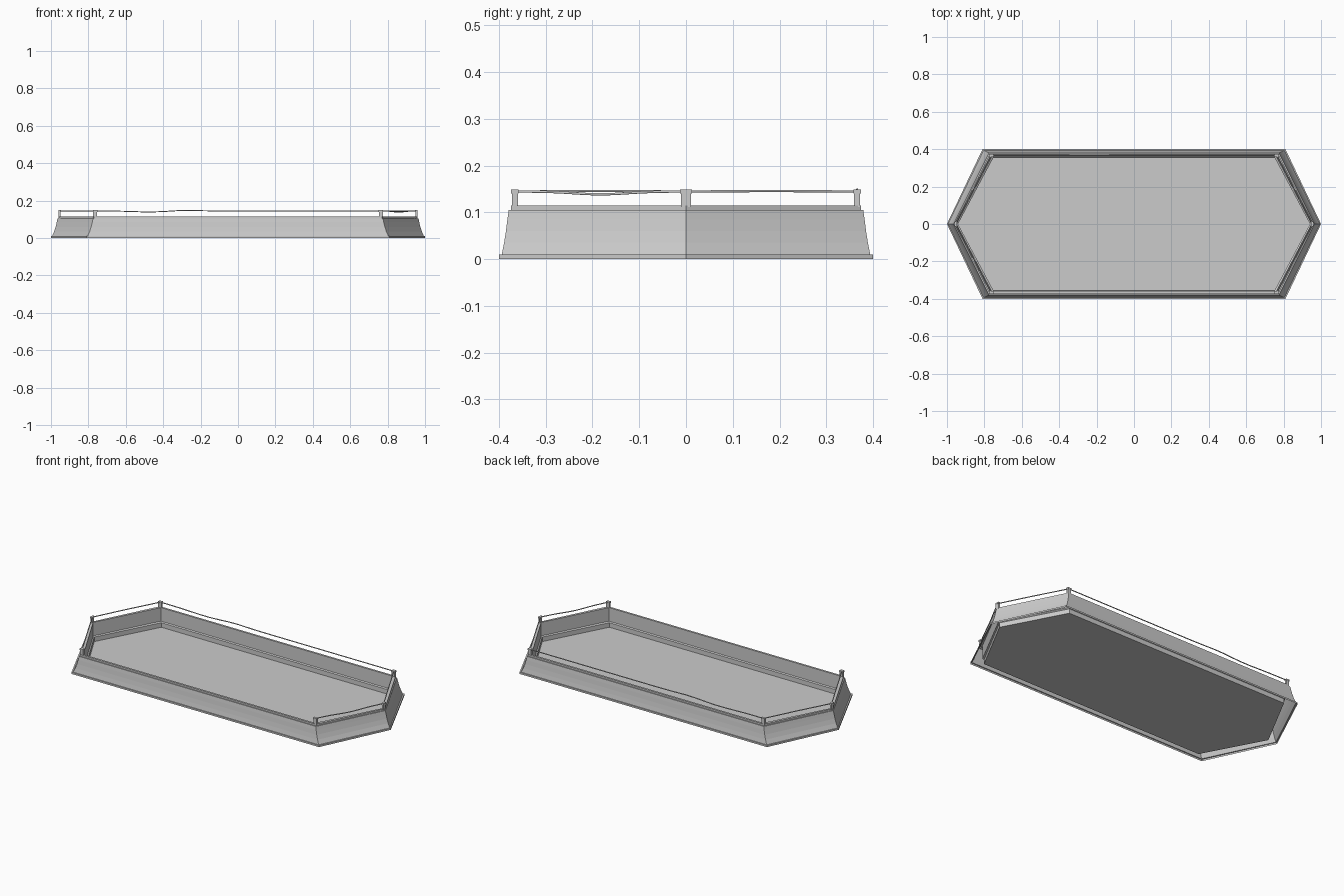
import bpy, bmesh, math
from mathutils import Vector

if "Cube" in bpy.data.objects:
    bpy.data.objects.remove(bpy.data.objects["Cube"])


def hexagon(dx, dy, z):
    """Elongated hexagon, pulled in by dx along x and dy along y."""
    a, b, y = 1 - dx, 0.81 - dx, 0.4 - dy
    return [Vector(p) for p in ((a, 0, z), (b, y, z), (-b, y, z),
                                (-a, 0, z), (-b, -y, z), (b, -y, z))]


def make_object(name, bm):
    bmesh.ops.recalc_face_normals(bm, faces=bm.faces)
    mesh = bpy.data.meshes.new(name)
    bm.to_mesh(mesh)
    bm.free()
    obj = bpy.data.objects.new(name, mesh)
    bpy.context.collection.objects.link(obj)
    return obj


def loft(name, profile, cap_end):
    bm = bmesh.new()
    rings = [[bm.verts.new(v) for v in hexagon(*p)] for p in profile]
    for r0, r1 in zip(rings, rings[1:]):
        for i in range(6):
            j = (i + 1) % 6
            bm.faces.new((r0[i], r0[j], r1[j], r1[i]))
    if cap_end:
        bm.faces.new(rings[-1])
    return make_object(name, bm)


# Flared wall, rim lip, stepped inner wall and floor; the wall is hollow underneath
loft("flared_tray", [
    (0.000, 0.000, 0.000), (0.000, 0.000, 0.010), (0.006, 0.006, 0.010),
    (0.017, 0.011, 0.035), (0.025, 0.015, 0.060), (0.031, 0.018, 0.085),
    (0.035, 0.021, 0.105), (0.039, 0.026, 0.105), (0.039, 0.026, 0.115),
    (0.052, 0.038, 0.115), (0.052, 0.038, 0.035), (0.059, 0.044, 0.030),
    (0.059, 0.044, 0.003)], True)


# Rail posts with small caps at the six corners
def box(bm, centre, size):
    verts = bmesh.ops.create_cube(bm, size=1)["verts"]
    bmesh.ops.scale(bm, vec=size, verts=verts)
    bmesh.ops.translate(bm, vec=centre, verts=verts)


corners = hexagon(0.046, 0.034, 0)
for i, c in enumerate(corners):
    bm = bmesh.new()
    tip = abs(c.y) < 0.01
    size = (0.010, 0.022) if tip else (0.020, 0.013)
    box(bm, (c.x, c.y, 0.1285), (*size, 0.035))
    box(bm, (c.x, c.y, 0.1445), (size[0] + 0.003, size[1] + 0.003, 0.009))
    make_object(f"rail_post_{i + 1}", bm)


# Slightly uneven rails on every side except the front
def rail(name, start, end, waves):
    curve = bpy.data.curves.new(name, "CURVE")
    curve.dimensions = "3D"
    curve.bevel_depth = 0.0028
    curve.bevel_resolution = 1
    curve.use_fill_caps = True
    n = 24
    spline = curve.splines.new("POLY")
    spline.points.add(n)
    for k, p in enumerate(spline.points):
        t = k / n
        dz = sum(h * math.exp(-((t - m) / w) ** 2) for m, h, w in waves)
        q = start.lerp(end, t)
        p.co = (q.x, q.y, 0.1445 + dz, 1)
    obj = bpy.data.objects.new(name, curve)
    bpy.context.collection.objects.link(obj)


dip = [(0.5, -0.006, 0.22)]
flat = [(0.5, 0.001, 0.3)]
rail("right_back_rail", corners[0], corners[1], flat)
rail("back_rail", corners[1], corners[2], [(0.81, -0.005, 0.08), (0.68, 0.004, 0.06)])
rail("left_back_rail", corners[2], corners[3], flat)
rail("left_front_rail", corners[3], corners[4], flat)
rail("right_front_rail", corners[5], corners[0], dip)
